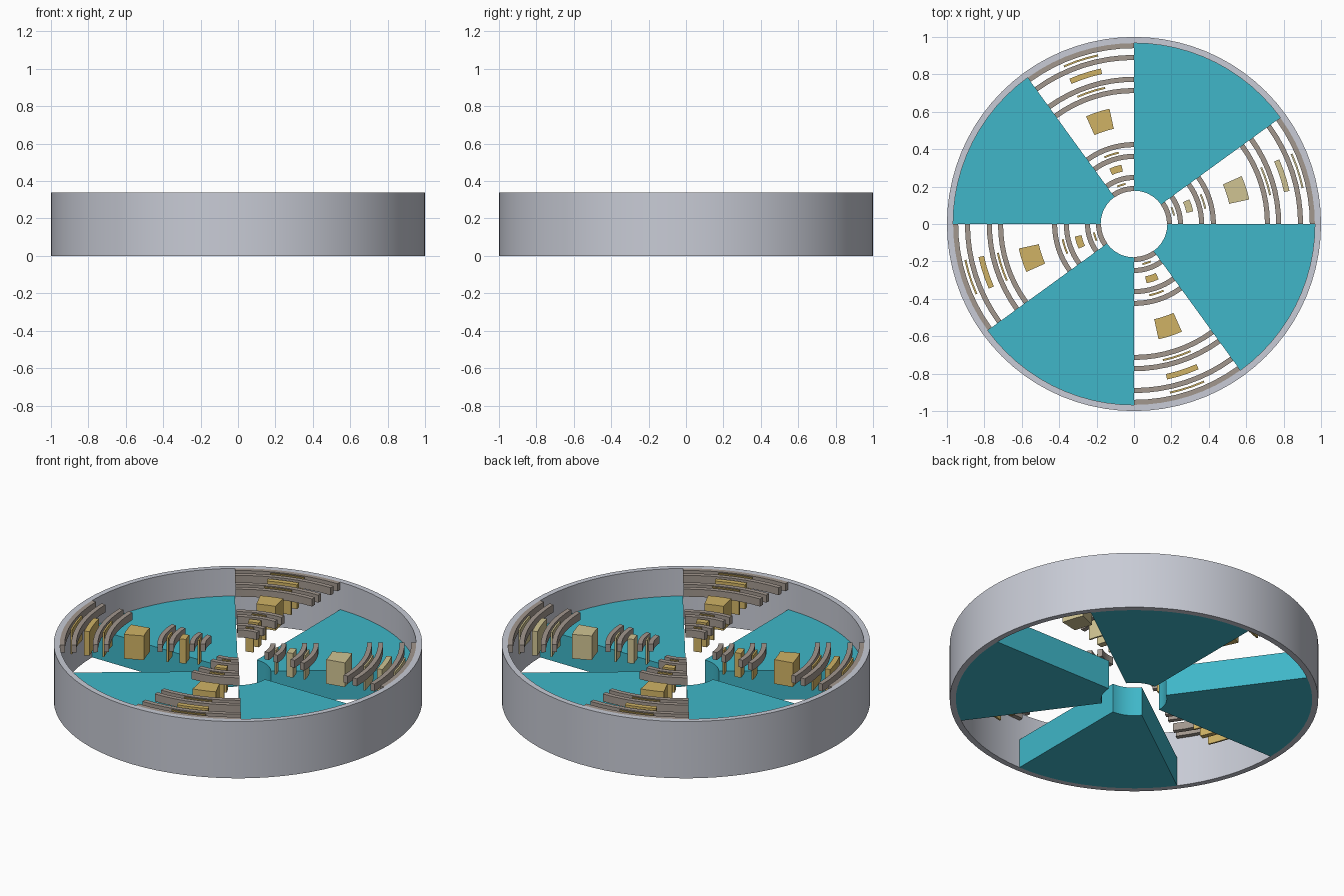
import bpy, bmesh, math

cube = bpy.data.objects.get("Cube")
if cube:
    bpy.data.objects.remove(cube)


def material(name, rgb):
    m = bpy.data.materials.new(name)
    m.use_nodes = True
    m.diffuse_color = (*rgb, 1)
    m.node_tree.nodes["Principled BSDF"].inputs["Base Color"].default_value = (*rgb, 1)
    return m


TEAL = material("teal", (0.05, 0.47, 0.58))
GREY = material("cool grey", (0.58, 0.60, 0.67))
BROWN = material("taupe", (0.36, 0.31, 0.27))
GOLD = material("gold", (0.63, 0.45, 0.13))
PALE = material("pale gold", (0.63, 0.55, 0.29))

HEIGHT = 0.34
INNER = 0.967
STEP = 4.5


def arc_block(name, r0, r1, start, span, z0, z1, mat):
    """Ring section: a rectangle swept about z from start through span degrees."""
    closed = span >= 360
    steps = max(3, round(span / STEP))
    bm = bmesh.new()
    loops = []
    for i in range(steps if closed else steps + 1):
        a = math.radians(start + span * i / steps)
        c, s = math.cos(a), math.sin(a)
        loops.append([bm.verts.new((r * c, r * s, z))
                      for r, z in ((r0, z0), (r1, z0), (r1, z1), (r0, z1))])
    pairs = list(zip(loops, loops[1:]))
    if closed:
        pairs.append((loops[-1], loops[0]))
    else:
        bm.faces.new(loops[0])
        bm.faces.new(loops[-1])
    for p, q in pairs:
        for k in range(4):
            n = (k + 1) % 4
            bm.faces.new((p[k], p[n], q[n], q[k]))
    bmesh.ops.recalc_face_normals(bm, faces=bm.faces)
    mesh = bpy.data.meshes.new(name)
    bm.to_mesh(mesh)
    bm.free()
    mesh.materials.append(mat)
    obj = bpy.data.objects.new(name, mesh)
    bpy.context.collection.objects.link(obj)
    bpy.ops.object.select_all(action="DESELECT")
    obj.select_set(True)
    bpy.context.view_layer.objects.active = obj
    bpy.ops.object.shade_smooth_by_angle(angle=math.radians(30))
    return obj


# Outer wall
arc_block("outer_ring", INNER, 1.0, 0, 360, 0, HEIGHT, GREY)

# Inner radius of each curved rail, and radial extent of each block and strip
RAILS = (0.176, 0.235, 0.348, 0.411, 0.70, 0.76, 0.877, 0.940)
BLOCKS = ((0.287, 0.324), (0.52, 0.63), (0.82, 0.85))
STRIPS = (0.219, 0.390, 0.744, 0.922)

for q in range(4):
    start = 90 * q
    gold = PALE if q == 0 else GOLD
    # Half-height sector filling most of each quarter
    arc_block(f"sector_{q}", 0.178, INNER, start + 36, 54, 0, HEIGHT / 2 + 0.005, TEAL)
    # Curved rails across the open gap
    for i, r in enumerate(RAILS):
        arc_block(f"rail_{q}_{i}", r, r + 0.027, start, 36, HEIGHT - 0.045, HEIGHT, BROWN)
    # Blocks and thin strips in the middle third of the gap
    for i, (r0, r1) in enumerate(BLOCKS):
        arc_block(f"block_{q}_{i}", r0, r1, start + 12, 12, 0.195, HEIGHT, gold)
    for i, r in enumerate(STRIPS):
        arc_block(f"strip_{q}_{i}", r - 0.005, r + 0.005, start + 12, 12, 0.195, HEIGHT, gold)
